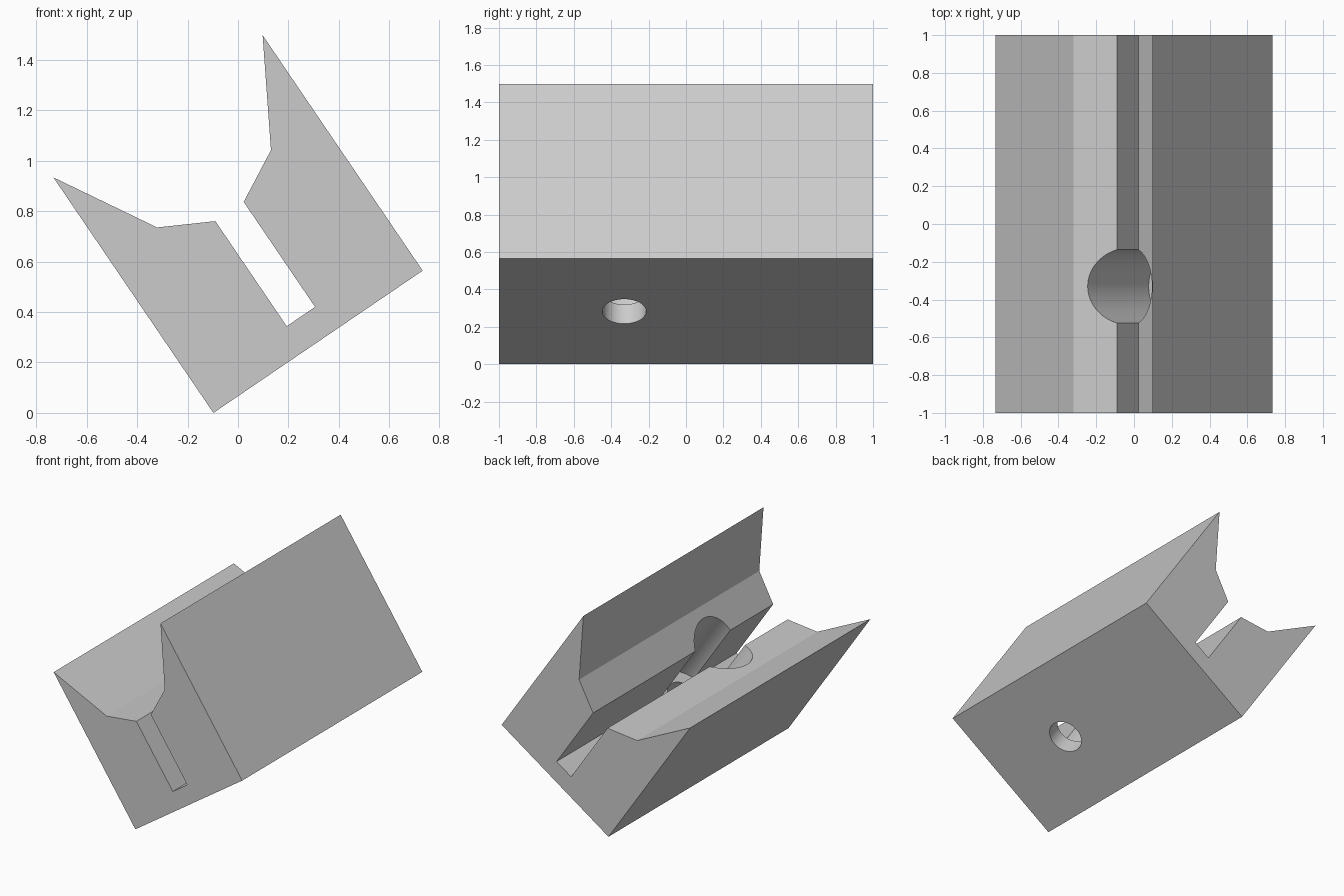
import bpy, bmesh, math
from mathutils import Matrix

default = bpy.data.objects.get("Cube")
if default:
    bpy.data.objects.remove(default, do_unlink=True)

HALF_LENGTH = 1.0
TILT = math.radians(34.2)
HOLE_Y = -0.33
SLOT_FLOOR = 0.121

grey = bpy.data.materials.new("light_grey")
grey.use_nodes = True
grey.diffuse_color = (0.6, 0.6, 0.6, 1)
grey.node_tree.nodes["Principled BSDF"].inputs["Base Color"].default_value = (0.6, 0.6, 0.6, 1)


def make_object(name, bm):
    bmesh.ops.recalc_face_normals(bm, faces=bm.faces)
    mesh = bpy.data.meshes.new(name)
    bm.to_mesh(mesh)
    bm.free()
    mesh.materials.append(grey)
    obj = bpy.data.objects.new(name, mesh)
    bpy.context.collection.objects.link(obj)
    return obj


def make_cutter(name, radius, bottom, top):
    bm = bmesh.new()
    bmesh.ops.create_cone(bm, cap_ends=True, segments=64, radius1=radius, radius2=radius,
                          depth=top - bottom,
                          matrix=Matrix.Translation((0, HOLE_Y, (top + bottom) / 2)))
    obj = make_object(name, bm)
    obj.hide_render = True
    return obj


# Slotted block: half cross-section mirrored, then extruded along y
half = [(0.502, 0), (0.502, 1.13), (0.273, 0.734), (0.068, 0.625), (0.068, SLOT_FLOOR)]
profile = half + [(-x, z) for x, z in reversed(half)]
bm = bmesh.new()
face = bm.faces.new([bm.verts.new((x, -HALF_LENGTH, z)) for x, z in profile])
side = bmesh.ops.extrude_face_region(bm, geom=[face])
bmesh.ops.translate(bm, vec=(0, 2 * HALF_LENGTH, 0),
                    verts=[v for v in side["geom"] if isinstance(v, bmesh.types.BMVert)])
block = make_object("slotted_block", bm)

# Wide bore down to the slot floor, narrow hole through the base
cutters = [make_cutter("wide_bore", 0.206, SLOT_FLOOR + 0.003, 1.5),
           make_cutter("narrow_hole", 0.117, -0.3, 0.4)]
bpy.context.view_layer.objects.active = block
for cutter in cutters:
    mod = block.modifiers.new(cutter.name, "BOOLEAN")
    mod.operation = "DIFFERENCE"
    mod.solver = "EXACT"
    mod.object = cutter
    bpy.ops.object.modifier_apply(modifier=mod.name)
for cutter in cutters:
    bpy.data.objects.remove(cutter, do_unlink=True)

# Tilt onto the lower edge, rest on the ground and centre
block.data.transform(Matrix.Rotation(-TILT, 4, "Y"))
xs = [v.co.x for v in block.data.vertices]
low = min(v.co.z for v in block.data.vertices)
block.data.transform(Matrix.Translation((-(min(xs) + max(xs)) / 2, 0, -low)))

bpy.ops.object.select_all(action="DESELECT")
block.select_set(True)
bpy.ops.object.shade_smooth_by_angle(angle=math.radians(20))
